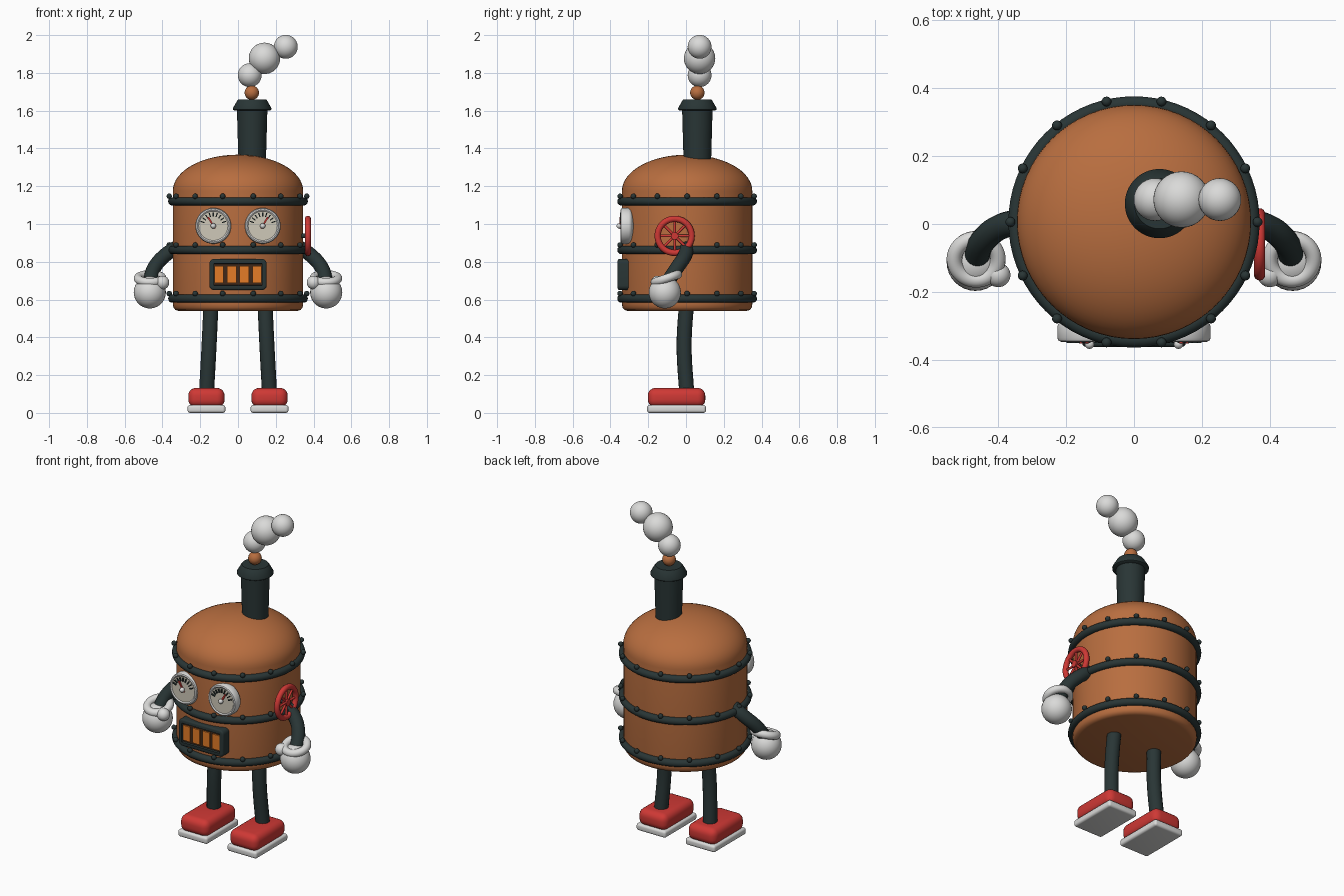
import bpy, bmesh
from math import sin, cos, pi, radians
from mathutils import Matrix, Vector

if "Cube" in bpy.data.objects:
    bpy.data.objects.remove(bpy.data.objects["Cube"])


def material(name, r, g, b):
    m = bpy.data.materials.new(name)
    m.use_nodes = True
    m.diffuse_color = (r, g, b, 1)
    m.node_tree.nodes["Principled BSDF"].inputs["Base Color"].default_value = (r, g, b, 1)
    return m


copper = material("copper", 0.48, 0.155, 0.05)
iron = material("dark iron", 0.022, 0.036, 0.036)
red = material("red paint", 0.62, 0.04, 0.035)
white = material("pale grey", 0.70, 0.70, 0.69)
cream = material("dial cream", 0.62, 0.58, 0.48)
glow = material("fire orange", 0.78, 0.20, 0.02)
soot = material("soot brown", 0.05, 0.022, 0.01)

BODY_Y = 0.006


def finish(bm, name, *mats, angle=40):
    bmesh.ops.recalc_face_normals(bm, faces=bm.faces)
    mesh = bpy.data.meshes.new(name)
    bm.to_mesh(mesh)
    bm.free()
    for m in mats:
        mesh.materials.append(m)
    ob = bpy.data.objects.new(name, mesh)
    bpy.context.collection.objects.link(ob)
    bpy.ops.object.select_all(action="DESELECT")
    ob.select_set(True)
    bpy.context.view_layer.objects.active = ob
    bpy.ops.object.shade_smooth_by_angle(angle=radians(angle))
    return ob


def add_lathe(bm, profile, steps=64, matrix=Matrix()):
    """Revolve (radius, z) points around z."""
    verts = [bm.verts.new((r, 0, z)) for r, z in profile]
    edges = [bm.edges.new(pair) for pair in zip(verts, verts[1:])]
    out = bmesh.ops.spin(bm, geom=verts + edges, axis=(0, 0, 1), cent=(0, 0, 0),
                         angle=2 * pi, steps=steps, use_duplicate=False)
    bmesh.ops.remove_doubles(bm, verts=bm.verts, dist=0.0002)
    bmesh.ops.transform(bm, matrix=matrix, verts=bm.verts)


def lathe(name, profile, mat, loc=(0, 0, 0)):
    bm = bmesh.new()
    add_lathe(bm, profile, matrix=Matrix.Translation(loc))
    return finish(bm, name, mat)


def torus(name, major, minor, mat, matrix, steps=56):
    bm = bmesh.new()
    ring = [(major + minor * cos(2 * pi * i / 14), minor * sin(2 * pi * i / 14)) for i in range(15)]
    add_lathe(bm, ring, steps, matrix)
    return finish(bm, name, mat, angle=80)


def ball(name, loc, radius, mat):
    bm = bmesh.new()
    bmesh.ops.create_uvsphere(bm, u_segments=32, v_segments=20, radius=radius,
                              matrix=Matrix.Translation(loc))
    return finish(bm, name, mat)


def add_box(bm, lo, hi):
    lo, hi = Vector(lo), Vector(hi)
    m = Matrix.Translation((lo + hi) / 2) @ Matrix.Diagonal((*(hi - lo), 1))
    bmesh.ops.create_cube(bm, size=1, matrix=m)


def rounded_box(name, lo, hi, radius, mat):
    bm = bmesh.new()
    add_box(bm, lo, hi)
    bmesh.ops.bevel(bm, geom=bm.edges[:], offset=radius, segments=5, profile=0.5, affect="EDGES")
    return finish(bm, name, mat)


def tube(name, points, radius, mat):
    curve = bpy.data.curves.new(name, "CURVE")
    curve.dimensions = "3D"
    curve.bevel_depth, curve.bevel_resolution, curve.use_fill_caps = radius, 6, True
    spline = curve.splines.new("BEZIER")
    spline.bezier_points.add(len(points) - 1)
    for bp, p in zip(spline.bezier_points, points):
        bp.co = p
        bp.handle_left_type = bp.handle_right_type = "AUTO"
    curve.materials.append(mat)
    ob = bpy.data.objects.new(name, curve)
    bpy.context.collection.objects.link(ob)
    return ob


# Boiler body with a rounded foot and an elliptical dome
foot = [(0, 0.54), (0.315, 0.54), (0.332, 0.545), (0.342, 0.558), (0.345, 0.575)]
dome = [(0.345 * cos(a), 1.175 + 0.192 * sin(a)) for a in (pi / 2 * i / 16 for i in range(17))]
lathe("boiler_body", foot + dome, copper, (0, BODY_Y, 0))

# Iron bands, each with a circle of rivets
for label, z in (("lower", 0.605), ("middle", 0.862), ("upper", 1.12)):
    torus(label + "_band", 0.348, 0.022, iron, Matrix.Translation((0, BODY_Y, z)), 72)
    bm = bmesh.new()
    for i in range(14):
        a = 2 * pi * i / 14
        bmesh.ops.create_uvsphere(bm, u_segments=14, v_segments=10, radius=0.0145, matrix=
                                  Matrix.Translation((0.364 * cos(a), BODY_Y + 0.364 * sin(a), z + 0.027)))
    finish(bm, label + "_rivets", iron)

# Chimney, flared cap and smoke
lathe("chimney", [(0, 1.30), (0.072, 1.30), (0.081, 1.62), (0, 1.62)], iron, (0.075, 0.06, 0))
lathe("chimney_cap", [(0, 1.60), (0.094, 1.60), (0.101, 1.605), (0.102, 1.613), (0.08, 1.652),
                      (0.074, 1.66), (0, 1.66)], iron, (0.075, 0.06, 0))
ball("chimney_ball", (0.073, 0.06, 1.695), 0.038, copper)
for i, (x, z, r) in enumerate(((0.062, 1.788, 0.063), (0.14, 1.877, 0.083), (0.253, 1.938, 0.063))):
    ball(f"smoke_puff_{i + 1}", (x, 0.072, z), r, white)

# Pressure gauges: rim, dial, ticks, needle and hub
to_front = Matrix.Rotation(pi / 2, 4, "X")
for label, side in (("right", -1), ("left", 1)):
    centre = Matrix.Translation((side * 0.131, 0, 0.99)) @ to_front
    bm = bmesh.new()
    add_lathe(bm, [(0, 0.25), (0.085, 0.288), (0.092, 0.294), (0.095, 0.303), (0.095, 0.335),
                   (0.091, 0.344), (0.084, 0.347), (0.079, 0.344), (0.077, 0.342), (0, 0.342)],
              matrix=centre)
    for f in bm.faces:
        c = f.calc_center_median()
        f.material_index = int(c.y < -0.3415 and (c - Vector((side * 0.131, c.y, 0.99))).length < 0.0765)
    finish(bm, label + "_gauge", white, cream)
    bm = bmesh.new()
    for i in range(9):
        turn = centre @ Matrix.Rotation(radians(-70 + 17.5 * i), 4, "Z")
        m = turn @ Matrix.Translation((0, 0.06, 0.346)) @ Matrix.Diagonal((0.006, 0.022, 0.008, 1))
        bmesh.ops.create_cube(bm, size=1, matrix=m)
    finish(bm, label + "_gauge_ticks", iron)
    bm = bmesh.new()
    turn = centre @ Matrix.Rotation(radians(-side * 30), 4, "Z")
    m = turn @ Matrix.Translation((0, 0.018, 0.348)) @ Matrix.Diagonal((0.009, 0.07, 0.008, 1))
    bmesh.ops.create_cube(bm, size=1, matrix=m)
    finish(bm, label + "_gauge_needle", red)
    ball(label + "_gauge_hub", (side * 0.131, -0.354, 0.99), 0.014, white)

# Firebox grate: recessed frame with glowing slots
bm = bmesh.new()
add_box(bm, (-0.152, -0.362, 0.65), (0.152, -0.29, 0.815))
corners = [e for e in bm.edges if abs((e.verts[0].co - e.verts[1].co).normalized().y) > 0.9]
bmesh.ops.bevel(bm, geom=corners, offset=0.025, segments=5, profile=0.5, affect="EDGES")
front = min(bm.faces, key=lambda f: f.calc_center_median().y)
bmesh.ops.bevel(bm, geom=front.edges[:], offset=0.01, segments=3, profile=0.5, affect="EDGES")
front = min(bm.faces, key=lambda f: f.calc_center_median().y)
bmesh.ops.inset_region(bm, faces=[front], thickness=0.014)
bmesh.ops.inset_region(bm, faces=[front], thickness=0.002)
bmesh.ops.translate(bm, verts=front.verts[:], vec=(0, 0.012, 0))
front.material_index = 1
finish(bm, "grate_frame", iron, soot)
bm = bmesh.new()
for i in range(4):
    x = 0.0665 * (i - 1.5)
    add_box(bm, (x - 0.024, -0.358, 0.687), (x + 0.024, -0.349, 0.778))
finish(bm, "grate_glow", glow)

# Valve wheel on the left side
hub = Matrix.Translation((0.37, -0.06, 0.937)) @ Matrix.Rotation(pi / 2, 4, "Y")
torus("valve_wheel_rim", 0.09, 0.0165, red, hub)
bm = bmesh.new()
for i in range(4):
    m = hub @ Matrix.Rotation(pi * i / 4, 4, "Z") @ Matrix.Rotation(pi / 2, 4, "X")
    bmesh.ops.create_cone(bm, cap_ends=True, segments=12, radius1=0.007, radius2=0.007,
                          depth=0.18, matrix=m)
bmesh.ops.create_cone(bm, cap_ends=True, segments=24, radius1=0.02, radius2=0.02, depth=0.03, matrix=hub)
finish(bm, "valve_wheel_spokes", red)
tube("valve_axle", [(0.30, -0.06, 0.937), (0.37, -0.06, 0.937)], 0.012, iron)

# Arms, hands, legs and shoes on both sides
for label, s in (("right", -1), ("left", 1)):
    tube(label + "_arm", [(s * 0.31, 0.005, 0.885), (s * 0.385, -0.005, 0.835),
                          (s * 0.445, -0.05, 0.765), (s * 0.465, -0.10, 0.69)], 0.038, iron)
    cuff = Matrix.Translation((s * 0.465, -0.104, 0.712)) @ Matrix.Rotation(0.33, 4, "X")
    torus(label + "_cuff", 0.064, 0.023, white, cuff)
    ball(label + "_hand", (s * 0.467, -0.112, 0.638), 0.085, white)
    ball(label + "_thumb", (s * 0.40, -0.15, 0.69), 0.036, white)
    tube(label + "_leg", [(s * 0.142, 0.004, 0.60), (s * 0.153, -0.01, 0.36), (s * 0.167, 0.004, 0.10)],
         0.04, iron)
    x = s * 0.167
    rounded_box(label + "_shoe", (x - 0.096, -0.202, 0.03), (x + 0.096, 0.102, 0.132), 0.04, red)
    rounded_box(label + "_sole", (x - 0.1, -0.206, 0), (x + 0.1, 0.106, 0.042), 0.014, white)
